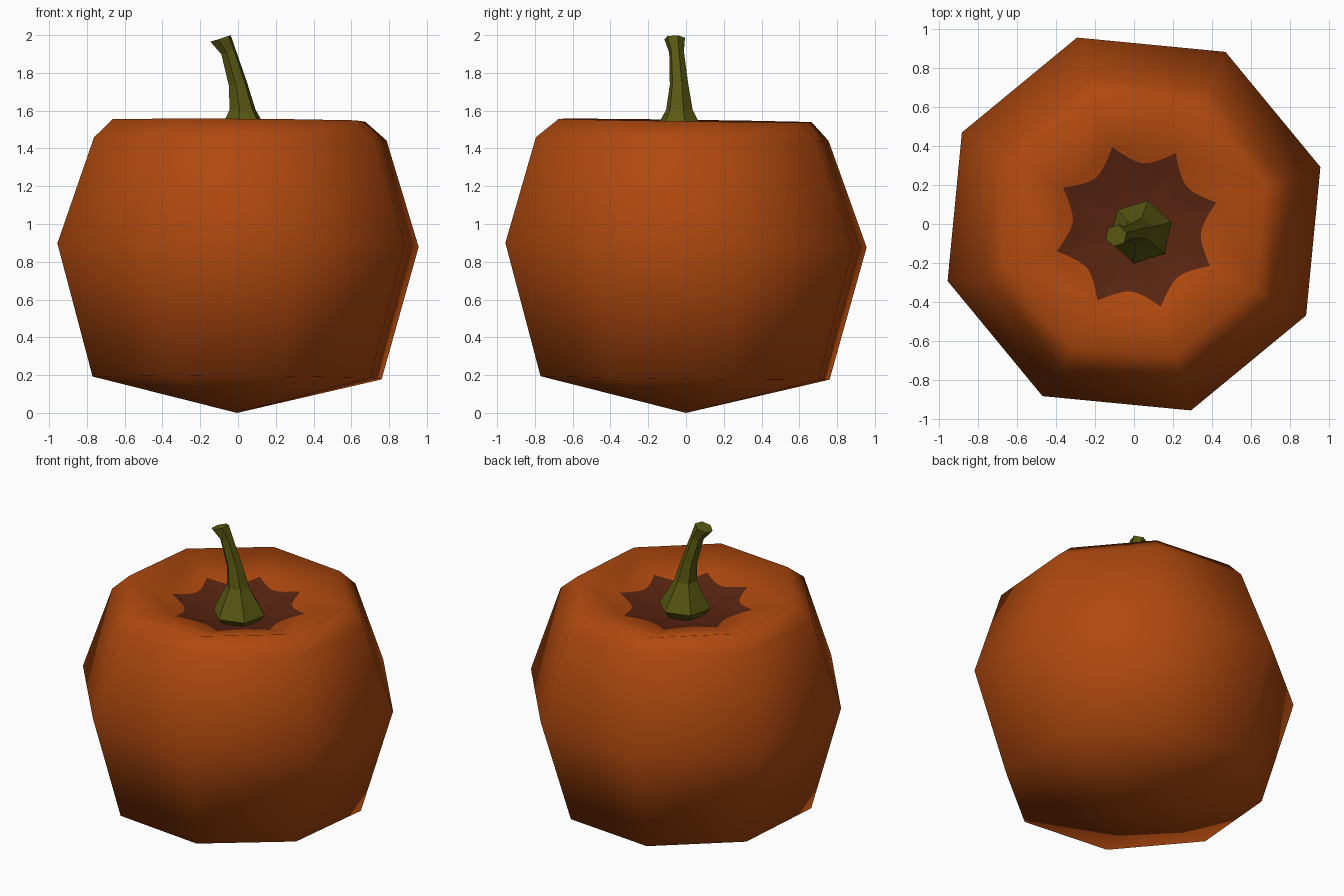
import bpy, bmesh, math
from mathutils import Vector

if "Cube" in bpy.data.objects:
    bpy.data.objects.remove(bpy.data.objects["Cube"])


def material(name, rgb):
    m = bpy.data.materials.new(name)
    m.diffuse_color = (*rgb, 1)
    m.use_nodes = True
    m.node_tree.nodes["Principled BSDF"].inputs["Base Color"].default_value = m.diffuse_color
    return m


ORANGE = material("pumpkin orange", (0.43, 0.066, 0.0045))
BROWN = material("dark brown", (0.098, 0.018, 0.0055))
GREEN = material("stem green", (0.098, 0.098, 0.006))


def finish(bm, name, mats, smooth):
    bmesh.ops.recalc_face_normals(bm, faces=bm.faces)
    for f in bm.faces:
        f.smooth = smooth
    me = bpy.data.meshes.new(name)
    bm.to_mesh(me)
    bm.free()
    for m in mats:
        me.materials.append(m)
    ob = bpy.data.objects.new(name, me)
    bpy.context.collection.objects.link(ob)
    return ob


def ring_points(n, r, centre, z, phase, slope=(0, 0)):
    pts = []
    for i in range(n):
        a = math.radians(phase) + i * math.tau / n
        x, y = r * math.cos(a), r * math.sin(a)
        pts.append(Vector((centre[0] + x, centre[1] + y,
                           z + slope[0] * x + slope[1] * y)))
    return pts


def bridge(bm, a, b):
    n = len(a)
    for i in range(n):
        bm.faces.new((a[i], a[(i + 1) % n], b[(i + 1) % n], b[i]))


# Pumpkin body: eight-sided, slightly tilted, dimpled top
N, TILT = 8, (-0.006, -0.014)
bm = bmesh.new()
rings = []
for r, c, z in [(0.80, (-0.005, -0.005), 0.185), (1.0, (0, 0), 0.888),
                (0.81, (0.012, -0.02), 1.45), (0.70, (0.005, -0.005), 1.548)]:
    rings.append([bm.verts.new(p) for p in ring_points(N, r, c, z, 17, TILT)])
for a, b in zip(rings, rings[1:]):
    bridge(bm, a, b)
bottom = bm.verts.new((-0.005, 0, 0))
for i in range(N):
    bm.faces.new((rings[0][i], bottom, rings[0][(i + 1) % N]))

# Dark scalloped star, cut into the eight dimple facets
rim = rings[-1]
apex = bm.verts.new((0.025, -0.03, 1.35))
STEPS, TIP, VALLEY = 8, 0.61, 0.51
tips = [bm.verts.new(apex.co.lerp(v.co, TIP)) for v in rim]
for i in range(N):
    j = (i + 1) % N
    edge = [tips[i]]
    for k in range(1, STEPS):
        t = k / STEPS
        f = VALLEY + (TIP - VALLEY) * abs(2 * t - 1) ** 1.8
        edge.append(bm.verts.new(apex.co.lerp(rim[i].co.lerp(rim[j].co, t), f)))
    edge.append(tips[j])
    bm.faces.new([rim[j], rim[i]] + edge)
    for a, b in zip(edge, edge[1:]):
        bm.faces.new((a, b, apex)).material_index = 1
finish(bm, "pumpkin_body", [ORANGE, BROWN], True)

# Stem: six-sided, flared foot, bent neck and tilted cut end
bm = bmesh.new()
prev = None
for r, c, z, slope in [(0.10, (0.035, -0.04), 1.35, (0, 0)),
                       (0.165, (0.035, -0.04), 1.43, (0, 0)),
                       (0.072, (0.024, -0.035), 1.605, (0, 0)),
                       (0.05, (0.0, -0.037), 1.74, (0.2, 0)),
                       (0.040, (-0.05, -0.05), 1.91, (0.3, 0)),
                       (0.056, (-0.092, -0.06), 1.982, (0.32, 0))]:
    cur = [bm.verts.new(p) for p in ring_points(6, r, c, z, 17, slope)]
    if prev:
        bridge(bm, prev, cur)
    else:
        bm.faces.new(cur[::-1])
    prev = cur
bm.faces.new(prev)
finish(bm, "stem", [GREEN], False)
